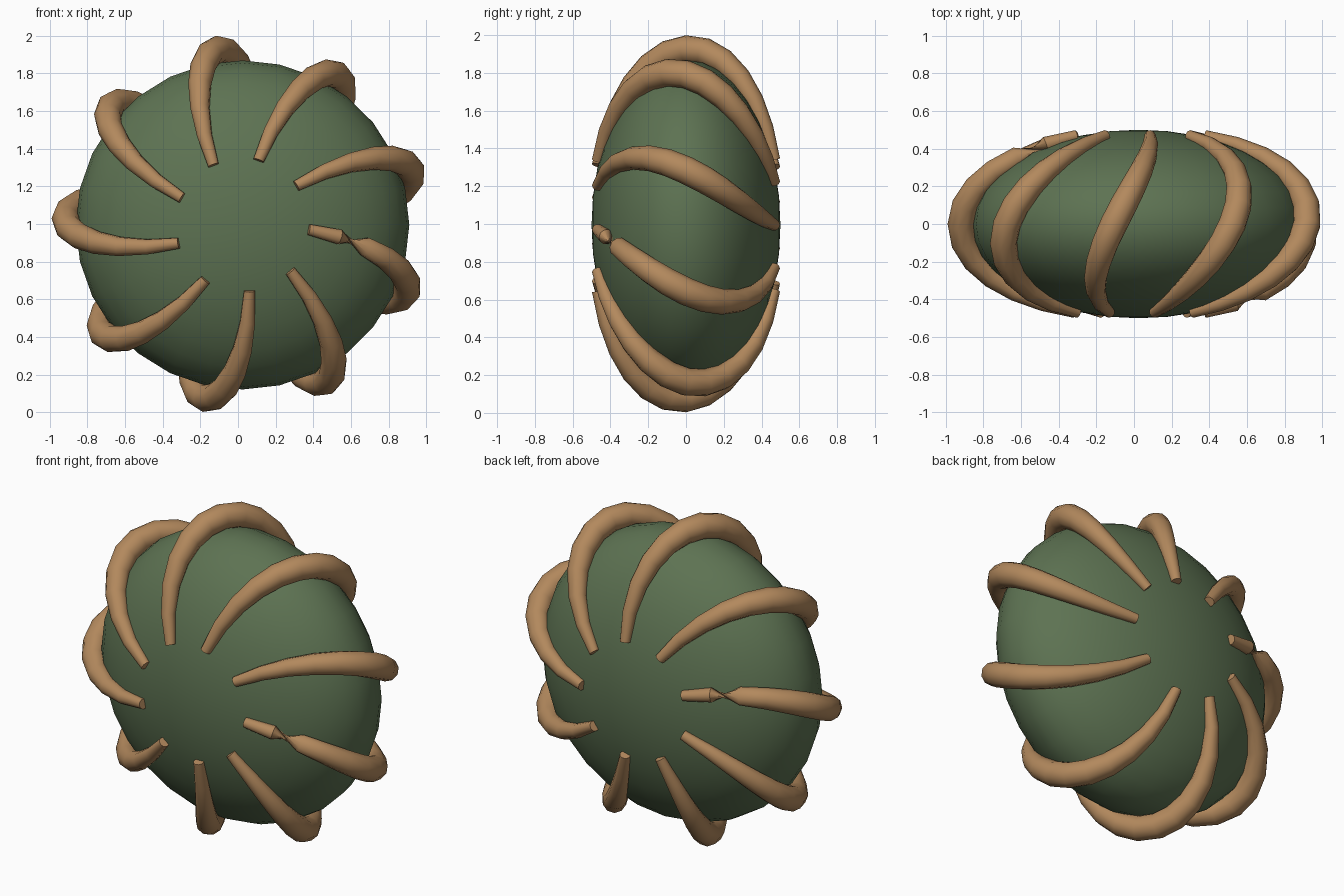
import bpy, bmesh, math
from mathutils import Vector, Matrix

if "Cube" in bpy.data.objects:
    bpy.data.objects.remove(bpy.data.objects["Cube"], do_unlink=True)

CENTRE = Vector((0.024, 0, 0.995))
RIBS, STEPS, SIDES = 9, 12, 10
END_LAT = math.radians(68)
TWIST = math.radians(36)


def material(name, colour):
    mat = bpy.data.materials.new(name)
    mat.use_nodes = True
    mat.diffuse_color = (*colour, 1)
    mat.node_tree.nodes["Principled BSDF"].inputs["Base Color"].default_value = (*colour, 1)
    return mat


def add_object(name, bm, mat):
    bmesh.ops.recalc_face_normals(bm, faces=bm.faces)
    mesh = bpy.data.meshes.new(name)
    bm.to_mesh(mesh)
    bm.free()
    mesh.materials.append(mat)
    obj = bpy.data.objects.new(name, mesh)
    bpy.context.collection.objects.link(obj)
    bpy.ops.object.select_all(action='DESELECT')
    obj.select_set(True)
    bpy.context.view_layer.objects.active = obj
    bpy.ops.object.shade_smooth_by_angle(angle=math.radians(50))
    return obj


def rib_point(t, start):
    """Point on the spiral from the front pole (t=0) to the back pole (t=1)."""
    lat = END_LAT * (2 * t - 1)
    r, a = 0.94 * math.cos(lat), start - TWIST * t
    return CENTRE + Vector((r * math.cos(a), 0.505 * math.sin(lat), r * math.sin(a)))


green = material("leaf_green", (0.11, 0.17, 0.085))
brown = material("warm_brown", (0.45, 0.25, 0.11))

# Flattened round body, poles facing front and back
bm = bmesh.new()
bmesh.ops.create_uvsphere(bm, u_segments=28, v_segments=18, radius=1)
bm.transform(Matrix.Translation(CENTRE) @ Matrix.Diagonal((0.885, 0.5, 0.873, 1))
             @ Matrix.Rotation(math.pi / 2, 4, 'X'))
add_object("body", bm, green)

# Tapered spiral ribs; two of them are pinched by a half turn near one end
for k in range(RIBS):
    start = TWIST + k * math.tau / RIBS
    bm = bmesh.new()
    rings = []
    for i in range(STEPS + 1):
        t = i / STEPS
        p = rib_point(t, start)
        tangent = (rib_point(t + 0.01, start) - rib_point(t - 0.01, start)).normalized()
        out = p - CENTRE
        out.y *= 3.5
        side = tangent.cross(out).normalized()
        up = side.cross(tangent)
        radius = 0.03 + 0.044 * math.sin(math.pi * t)
        flipped = (k == 8 and i < 2) or (k == 4 and i > STEPS - 2)
        turn = math.pi if flipped else 0
        ring = []
        for j in range(SIDES):
            a = j * math.tau / SIDES + turn
            ring.append(bm.verts.new(p + radius * (math.cos(a) * up + math.sin(a) * side)))
        rings.append(ring)
    for a, b in zip(rings, rings[1:]):
        for j in range(SIDES):
            n = (j + 1) % SIDES
            bm.faces.new((a[j], a[n], b[n], b[j]))
    bm.faces.new(rings[0])
    bm.faces.new(rings[-1])
    add_object(f"rib_{k + 1}", bm, brown)
